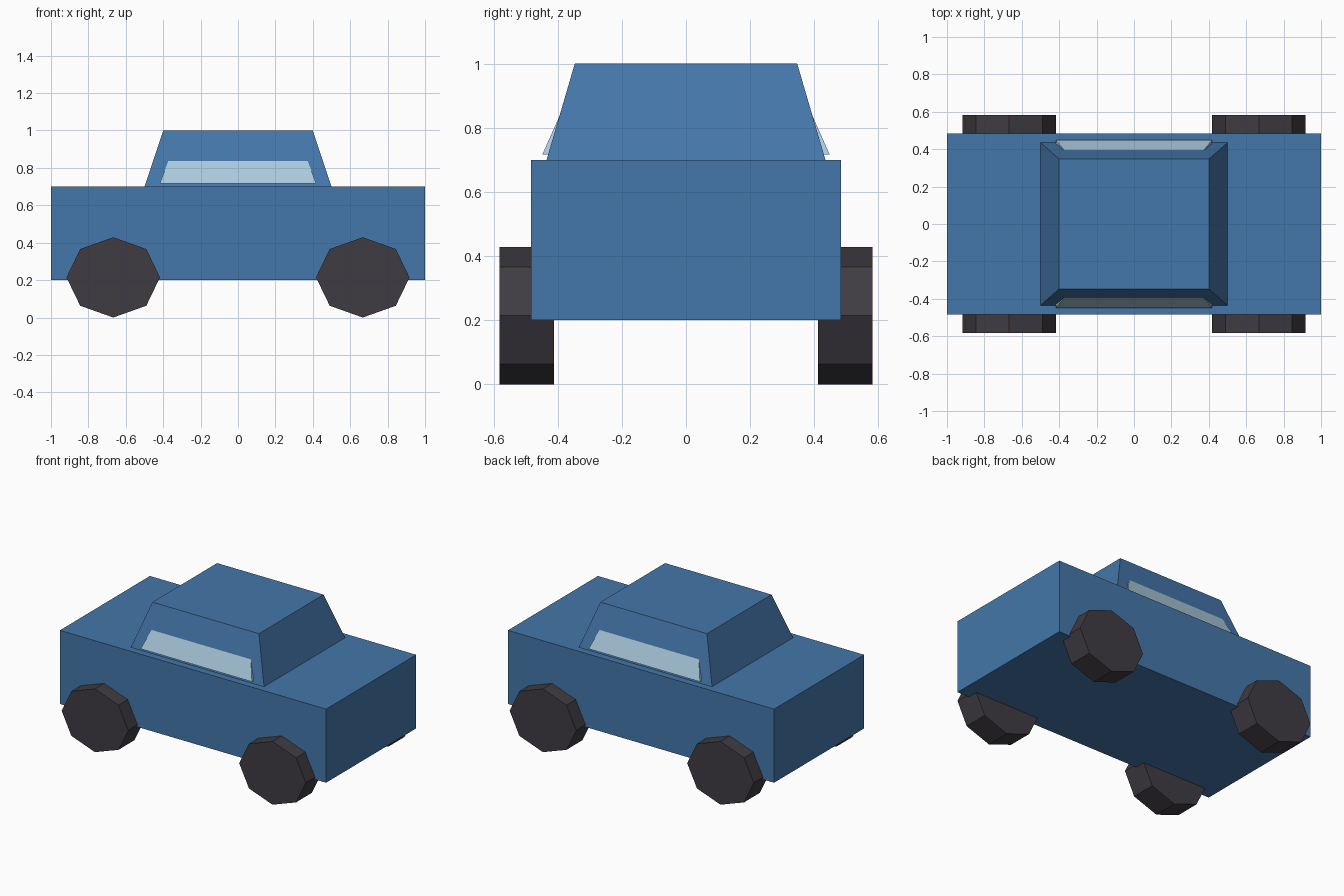
import bpy, bmesh, math
from mathutils import Matrix

cube = bpy.data.objects.get("Cube")
if cube:
    bpy.data.objects.remove(cube, do_unlink=True)


def srgb(r, g, b):
    return tuple(((c / 255 + 0.055) / 1.055) ** 2.4 for c in (r, g, b)) + (1.0,)


def material(name, colour):
    mat = bpy.data.materials.new(name)
    mat.use_nodes = True
    mat.diffuse_color = colour
    bsdf = next(n for n in mat.node_tree.nodes if n.type == 'BSDF_PRINCIPLED')
    bsdf.inputs["Base Color"].default_value = colour
    return mat


blue = material("body_blue", srgb(68, 119, 170))
glass = material("window_pale_blue", srgb(171, 202, 221))
rubber = material("tyre_charcoal", srgb(63, 60, 66))


def add_object(name, bm, mat):
    mesh = bpy.data.meshes.new(name)
    bmesh.ops.recalc_face_normals(bm, faces=bm.faces)
    bm.to_mesh(mesh)
    bm.free()
    mesh.materials.append(mat)
    obj = bpy.data.objects.new(name, mesh)
    bpy.context.collection.objects.link(obj)
    return obj


def tapered_box(name, base, top, z0, z1, mat):
    """Box whose lower and upper half sizes (x, y) may differ."""
    bm = bmesh.new()
    bmesh.ops.create_cube(bm, size=2)
    for v in bm.verts:
        hx, hy = top if v.co.z > 0 else base
        v.co = (v.co.x * hx, v.co.y * hy, z1 if v.co.z > 0 else z0)
    return add_object(name, bm, mat)


def wheel(name, x, y):
    """Eight-sided wheel, slightly flattened, axle along y."""
    bm = bmesh.new()
    bmesh.ops.create_cone(bm, cap_ends=True, segments=8, radius1=1, radius2=1, depth=1)
    bmesh.ops.rotate(bm, verts=bm.verts, matrix=Matrix.Rotation(math.pi / 2, 3, 'X'))
    bmesh.ops.scale(bm, verts=bm.verts, vec=(0.25, 0.171, 0.2145))
    bmesh.ops.translate(bm, verts=bm.verts, vec=(x, y, 0.2145))
    return add_object(name, bm, rubber)


# Body and cabin
tapered_box("body", (1, 0.483), (1, 0.483), 0.2, 0.7, blue)
tapered_box("cabin", (0.5, 0.435), (0.4, 0.347), 0.7, 1.0, blue)

# Side windows: one glass block that pokes out of the cabin's long sides
tapered_box("side_windows", (0.418, 0.448), (0.368, 0.389), 0.717, 0.85, glass)

# Wheels
for end, x in (("left", 0.667), ("right", -0.667)):
    for side, y in (("front", -0.497), ("back", 0.497)):
        wheel(f"{side}_{end}_wheel", x, y)
